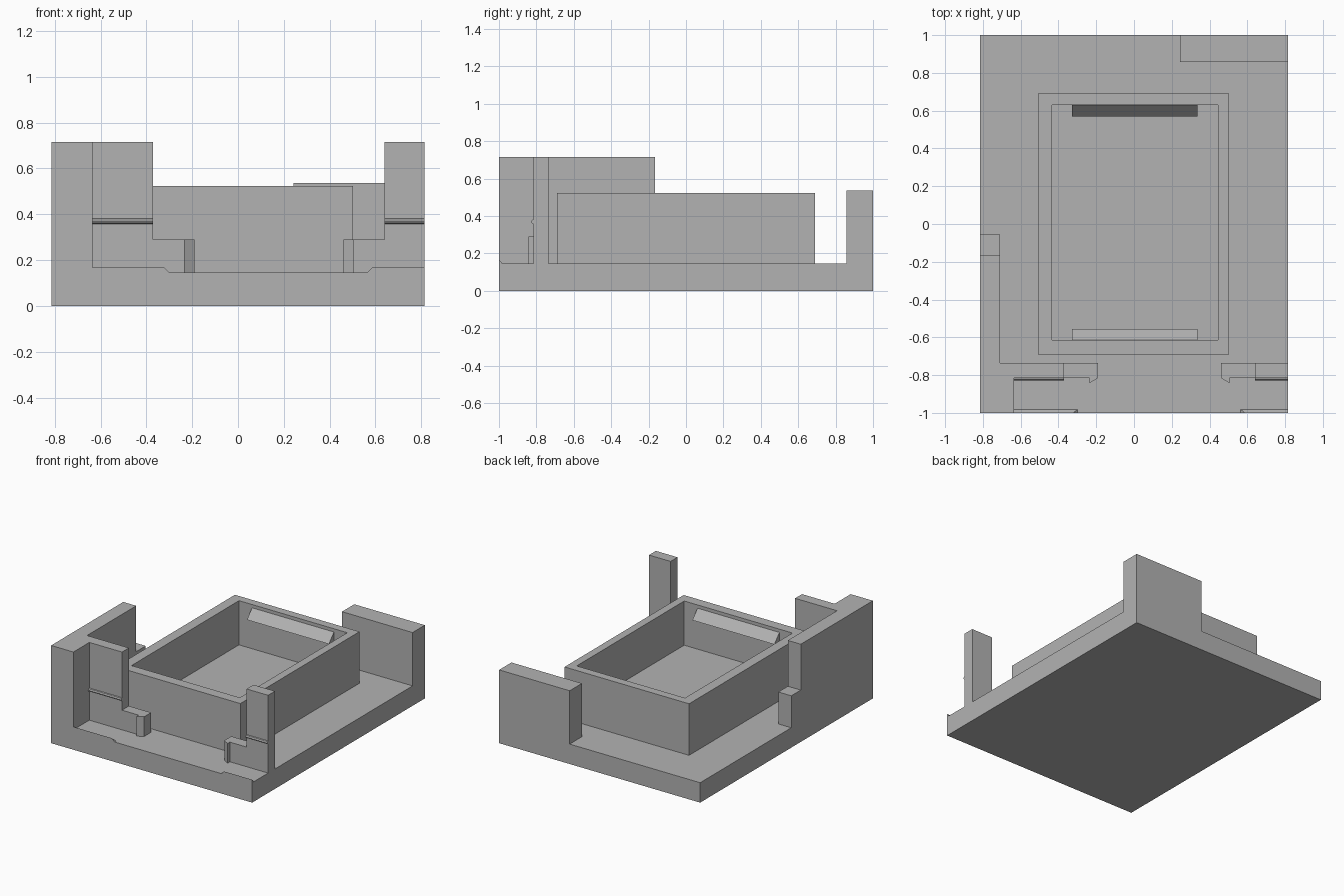
import bpy, bmesh
from mathutils import Vector

if "Cube" in bpy.data.objects:
    bpy.data.objects.remove(bpy.data.objects["Cube"])

grey = bpy.data.materials.new("plain_grey")
grey.diffuse_color = (0.45, 0.45, 0.45, 1)
grey.use_nodes = True
grey.node_tree.nodes["Principled BSDF"].inputs["Base Color"].default_value = grey.diffuse_color


def prism(name, pts, axis, lo, hi):
    """Extrude a 2D outline along an axis (0: pts are y,z; 2: pts are x,y)."""
    def at(p, t):
        return Vector((t, p[0], p[1])) if axis == 0 else Vector((p[0], p[1], t))
    bm = bmesh.new()
    a = [bm.verts.new(at(p, lo)) for p in pts]
    b = [bm.verts.new(at(p, hi)) for p in pts]
    bm.faces.new(a)
    bm.faces.new(b)
    for i in range(len(pts)):
        j = (i + 1) % len(pts)
        bm.faces.new((a[i], a[j], b[j], b[i]))
    bmesh.ops.recalc_face_normals(bm, faces=bm.faces)
    me = bpy.data.meshes.new(name)
    bm.to_mesh(me)
    bm.free()
    me.materials.append(grey)
    ob = bpy.data.objects.new(name, me)
    bpy.context.collection.objects.link(ob)
    return ob


def box(name, x0, x1, y0, y1, z0, z1):
    return prism(name, [(x0, y0), (x1, y0), (x1, y1), (x0, y1)], 2, z0, z1)


FLOOR, TALL, LOW = 0.146, 0.716, 0.29

# base slab
box("base", -0.815, 0.815, -1, 1, 0, FLOOR)

# left wall with its corner post and front panel, as one stepped outline
prism("left_corner_wall", [(-0.815, -1), (-0.635, -1), (-0.635, -0.815), (-0.37, -0.815),
                           (-0.37, -0.735), (-0.71, -0.735), (-0.71, -0.165),
                           (-0.815, -0.165)], 2, FLOOR, TALL)
box("left_wall_step", -0.815, -0.71, -0.165, -0.055, FLOOR, 0.38)

# right front post and back corner block
box("right_front_post", 0.64, 0.815, -0.815, -0.735, FLOOR, TALL)
box("back_block", 0.243, 0.815, 0.858, 1, FLOOR, 0.537)

# low front panels, each ending in a hooked tip
prism("left_low_panel", [(-0.37, -0.815), (-0.235, -0.815), (-0.235, -0.842),
                         (-0.19, -0.815), (-0.19, -0.735), (-0.37, -0.735)], 2, FLOOR, LOW)
prism("right_low_panel", [(0.64, -0.815), (0.505, -0.815), (0.505, -0.842),
                          (0.46, -0.815), (0.46, -0.735), (0.64, -0.735)], 2, FLOOR, LOW)

# snap ridges on the front faces of the tall panels
ridge = [(-0.815, 0.358), (-0.823, 0.361), (-0.828, 0.37), (-0.823, 0.379), (-0.815, 0.382)]
prism("left_snap_ridge", ridge, 0, -0.635, -0.37)
prism("right_snap_ridge", ridge, 0, 0.64, 0.815)

# small sloped lips along the front edge, tapering to the floor
lip = [(-1, FLOOR), (-0.982, FLOOR), (-1, 0.168)]
for name, lo, hi, end in (("left_edge_lip", -0.635, -0.30, 1), ("right_edge_lip", 0.565, 0.815, -1)):
    ob = prism(name, lip, 0, lo, hi)
    tip = hi if end > 0 else lo
    for v in ob.data.vertices:
        if abs(v.co.x - tip) < 1e-4 and v.co.z > FLOOR + 0.01:
            v.co.x -= end * 0.022

# open tray: four walls and a raised floor
X0, X1, Y0, Y1 = -0.508, 0.502, -0.69, 0.69
x0, x1, y0, y1 = -0.433, 0.445, -0.615, 0.63
RIM, TRAY = 0.524, 0.20
bm = bmesh.new()


def ring(a, b, c, d, z):
    return [bm.verts.new(p) for p in ((a, c, z), (b, c, z), (b, d, z), (a, d, z))]


loops = [ring(X0, X1, Y0, Y1, FLOOR), ring(X0, X1, Y0, Y1, RIM),
         ring(x0, x1, y0, y1, RIM), ring(x0, x1, y0, y1, TRAY)]
for a, b in zip(loops, loops[1:]):
    for i in range(4):
        j = (i + 1) % 4
        bm.faces.new((a[i], a[j], b[j], b[i]))
bm.faces.new(loops[0])
bm.faces.new(loops[-1])
bmesh.ops.recalc_face_normals(bm, faces=bm.faces)
me = bpy.data.meshes.new("tray")
bm.to_mesh(me)
bm.free()
me.materials.append(grey)
bpy.context.collection.objects.link(bpy.data.objects.new("tray", me))

# wedge catches inside the tray ends
for name, wall, s in (("back_catch", y1, -1), ("front_catch", y0, 1)):
    prism(name, [(wall, 0.50), (wall + s * 0.06, 0.435), (wall, 0.43)], 0, -0.327, 0.337)
